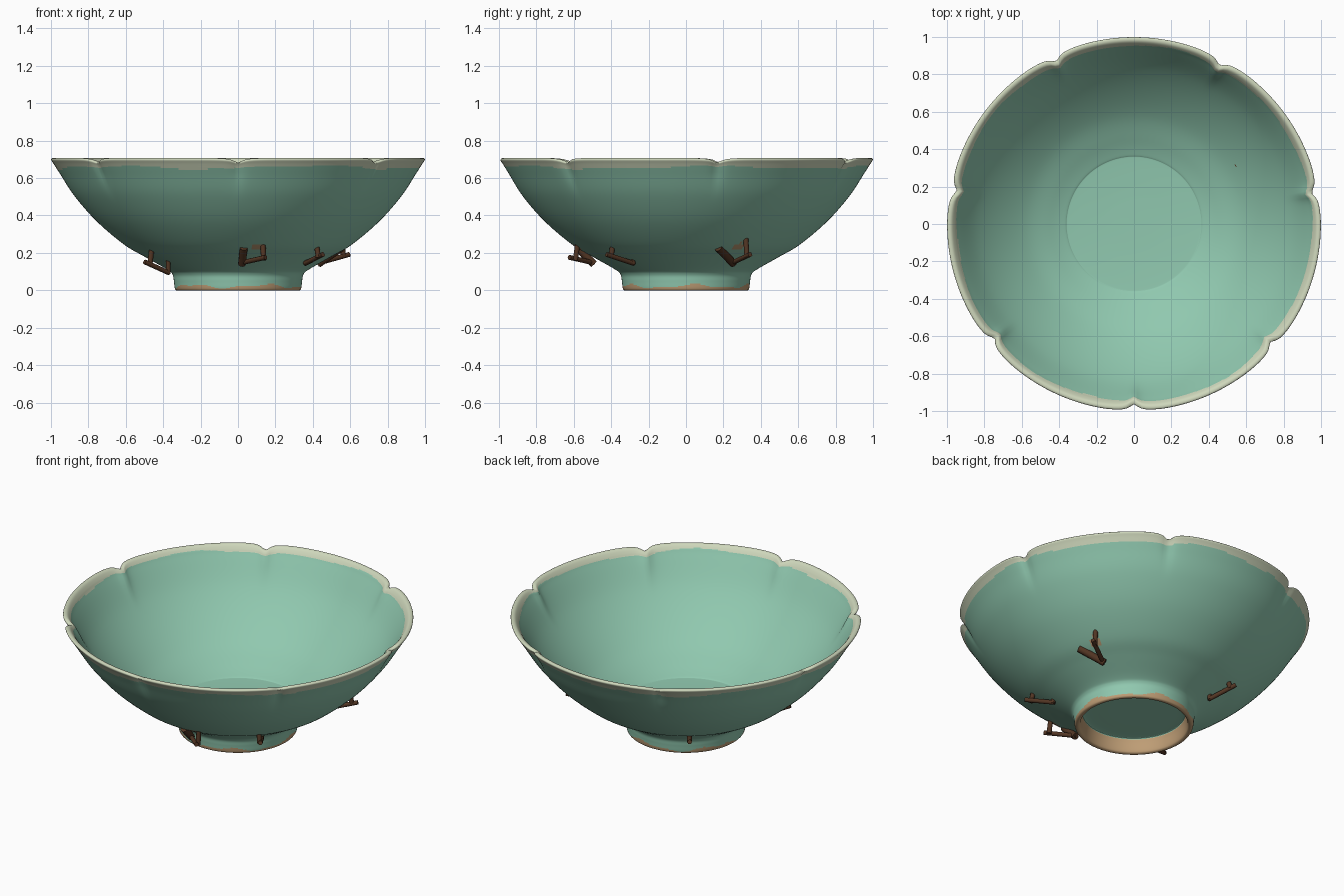
import bpy, bmesh, math
from mathutils import Vector

if "Cube" in bpy.data.objects:
    bpy.data.objects.remove(bpy.data.objects["Cube"])

def mat(name, col):
    m = bpy.data.materials.new(name)
    m.diffuse_color = (*col, 1)
    m.use_nodes = True
    m.node_tree.nodes["Principled BSDF"].inputs["Base Color"].default_value = m.diffuse_color
    return m

GLAZE = mat("celadon green glaze", (0.28, 0.58, 0.43))
PALE = mat("pale rim glaze", (0.62, 0.68, 0.50))
CLAY = mat("bare tan clay", (0.52, 0.34, 0.18))
IRON = mat("rusty iron", (0.085, 0.036, 0.017))

# profile (radius, height): recess under the foot, foot ring, outer wall, lip, inner wall
recess = [(0.0, 0.09), (0.15, 0.09), (0.28, 0.09), (0.295, 0.075), (0.305, 0.015), (0.315, 0.0)]
outer = [(0.33, 0.0), (0.338, 0.012), (0.343, 0.05), (0.35, 0.085), (0.38, 0.112), (0.5, 0.18),
         (0.61, 0.245), (0.757, 0.37), (0.875, 0.505), (0.95, 0.62), (0.985, 0.675), (0.999, 0.697)]
inner = [(0.992, 0.707), (0.975, 0.704), (0.958, 0.685), (0.935, 0.648), (0.84, 0.505), (0.72, 0.375),
         (0.58, 0.26), (0.45, 0.19), (0.37, 0.155), (0.34, 0.148), (0.17, 0.14), (0.0, 0.138)]

def spline(pts, n=6):
    out = []
    P = [pts[0]] + pts + [pts[-1]]
    for i in range(1, len(P) - 2):
        a, b, c, d = (Vector(p) for p in P[i - 1:i + 3])
        for k in range(n):
            t = k / n
            out.append(0.5 * (2 * b + (c - a) * t + (2 * a - 5 * b + 4 * c - d) * t * t
                              + (3 * b - a - 3 * c + d) * t ** 3))
    return out + [Vector(pts[-1])]

def surface_z(r):
    for (r0, z0), (r1, z1) in zip(outer, outer[1:]):
        if r0 <= r <= r1:
            return z0 + (z1 - z0) * (r - r0) / max(r1 - r0, 1e-6)
    return 0.2

def polar(deg, r, z):
    a = math.radians(deg)
    return Vector((r * math.cos(a), r * math.sin(a), z))

# seven notches in the lip
NOTCHES = [270, 319, 10, 61.7, 115.6, 169.4, 219.3]

def notch(a):
    s = 0
    for n in NOTCHES:
        d = abs((a - math.radians(n) + math.pi) % (2 * math.pi) - math.pi)
        s += 0.75 * math.exp(-(d / 0.028) ** 1.5) + 0.25 * math.exp(-(d / 0.09) ** 2)
    return s

def link(bm, name):
    bmesh.ops.recalc_face_normals(bm, faces=bm.faces)
    me = bpy.data.meshes.new(name)
    bm.to_mesh(me)
    bm.free()
    ob = bpy.data.objects.new(name, me)
    bpy.context.collection.objects.link(ob)
    return ob

# lobed bowl
SEG = 300
rows = spline(recess + outer + inner)
n_outer = (len(recess) + len(outer)) * 6
bm = bmesh.new()
grid = []
for p in rows:
    r, z = p
    if r < 1e-4:
        grid.append([bm.verts.new((0, 0, z))] * SEG)
        continue
    ring = []
    for j in range(SEG):
        a = 2 * math.pi * j / SEG
        w = max(0, (z - 0.46) / 0.245) ** 2 * notch(a)
        lip = max(0, (z - 0.62) / 0.085)
        ring.append(bm.verts.new(polar(math.degrees(a), r - 0.038 * w, z - 0.024 * lip * w)))
    grid.append(ring)
PATCHES = [polar(-80, 0.59, 0.235), polar(28, 0.595, 0.235)]
for i in range(len(grid) - 1):
    for j in range(SEG):
        k = (j + 1) % SEG
        vs = list(dict.fromkeys((grid[i][j], grid[i][k], grid[i + 1][k], grid[i + 1][j])))
        f = bm.faces.new(vs)
        f.smooth = True
        c = f.calc_center_median()
        a = 2 * math.pi * j / SEG
        wave = math.sin(5 * a + 1) + 0.6 * math.sin(11 * a)
        row_z = (rows[i].y + rows[i + 1].y) / 2
        rad = (rows[i].x + rows[i + 1].x) / 2
        if row_z > (0.658 if i < n_outer else 0.676) + 0.008 * wave:
            f.material_index = 1
        elif i < n_outer and rad > 0.287 and row_z < (0.08 if rad < 0.315 else 0.022 + 0.009 * wave):
            f.material_index = 2
        elif i < n_outer and any((c - q).length < 0.033 for q in PATCHES):
            f.material_index = 2
bowl = link(bm, "bowl")
for m in (GLAZE, PALE, CLAY):
    bowl.data.materials.append(m)

# iron repair staples: a bar below the wall with a leg at each end
def rod(bm, a, b, rad):
    d = b - a
    m = d.to_track_quat('Z', 'Y').to_matrix().to_4x4()
    m.translation = (a + b) / 2
    bmesh.ops.create_cone(bm, cap_ends=True, segments=10, radius1=rad, radius2=rad,
                          depth=d.length + rad, matrix=m)

# (inner end angle, r, z), (outer end angle, r, z), angle where the inner leg lands
STAPLES = {
    "front": ((-87.5, 0.50, 0.148), (-77, 0.635, 0.175), -87),
    "front_right": ((-38, 0.46, 0.145), (-43, 0.615, 0.19), None),
    "right": ((29.5, 0.505, 0.148), (30, 0.68, 0.19), 18),
    "back_left": ((128, 0.44, 0.125), (127, 0.59, 0.19), None),
    "left": ((214, 0.45, 0.095), (213, 0.59, 0.15), None),
}
for name, (p, q, leg) in STAPLES.items():
    bm = bmesh.new()
    P, Q = polar(*p), polar(*q)
    rod(bm, P, Q, 0.013)
    root = Q - Q.normalized() * 0.03
    r = math.hypot(root.x, root.y)
    rod(bm, root, Vector((root.x * 0.98, root.y * 0.98, surface_z(r) + 0.01)), 0.014)
    if leg is None:
        rod(bm, P, polar(p[0], p[1], surface_z(p[1]) + 0.01), 0.013)
    else:
        rod(bm, P, polar(leg, 0.575, 0.222), 0.021)
    ob = link(bm, name + "_staple")
    ob.data.materials.append(IRON)
    for f in ob.data.polygons:
        f.use_smooth = len(f.vertices) == 4
